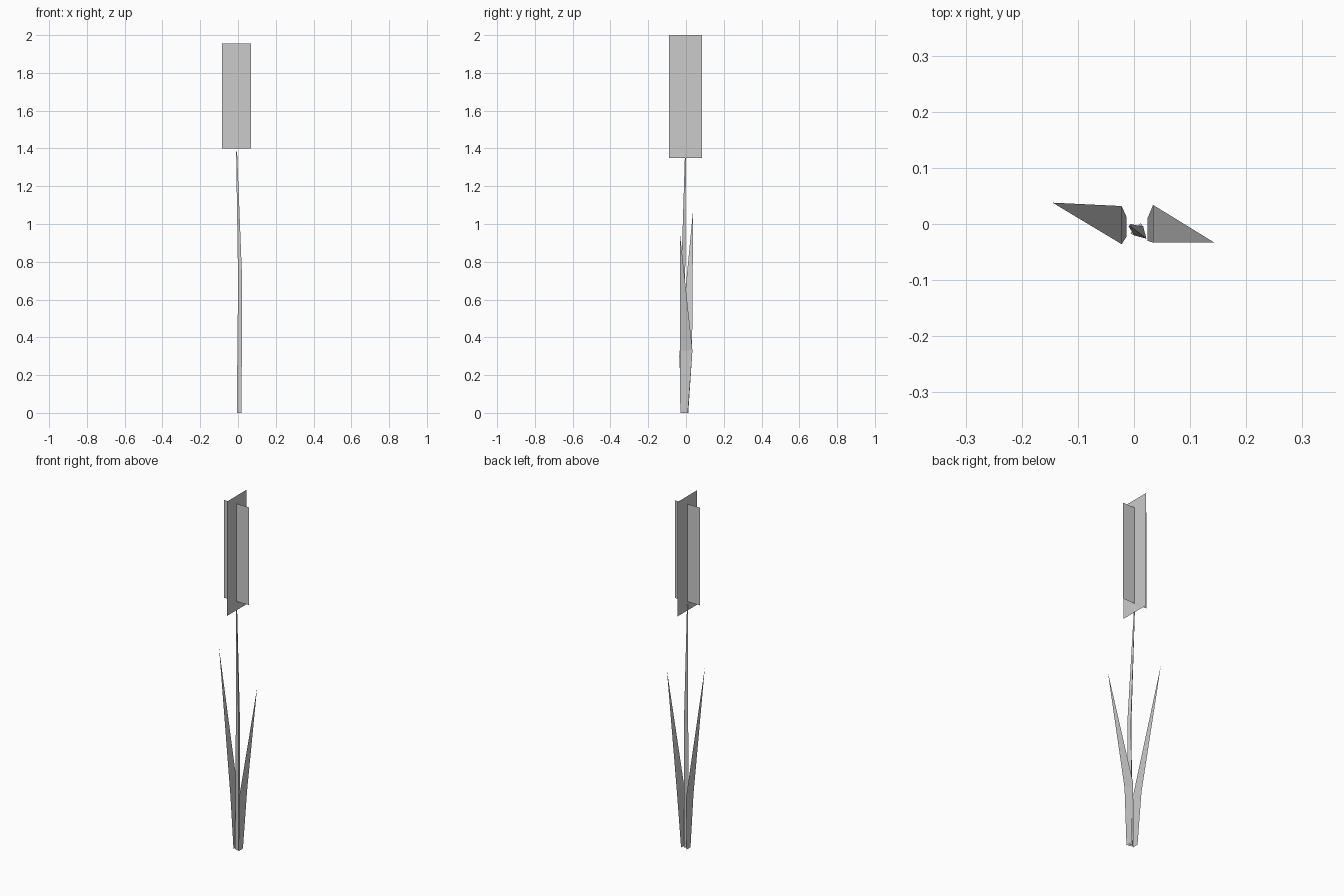
import bpy, math

if "Cube" in bpy.data.objects:
    bpy.data.objects.remove(bpy.data.objects["Cube"])


def mesh_object(name, verts, faces):
    me = bpy.data.meshes.new(name)
    me.from_pydata(verts, [], faces)
    me.update()
    ob = bpy.data.objects.new(name, me)
    bpy.context.collection.objects.link(ob)
    return ob


def leaf(name, base, mid, tip):
    # flat blade: base and mid are (x, y_min, y_max, z), tip is a point
    (bx, b0, b1, bz), (mx, m0, m1, mz) = base, mid
    verts = [(bx, b0, bz), (bx, b1, bz), (mx, m1, mz), (mx, m0, mz), tip]
    mesh_object(name, verts, [(0, 1, 2, 3), (3, 2, 4)])


# crossed cards of the seed head
CX, CY = -0.007, -0.003
mesh_object("seed_head_wide_card",
            [(-0.085, CY, 1.40), (0.07, CY, 1.40), (0.07, CY, 1.955), (-0.085, CY, 1.955)],
            [(0, 1, 2, 3)])
mesh_object("seed_head_deep_card",
            [(CX, -0.09, 1.35), (CX, 0.086, 1.35), (CX, 0.086, 2.0), (CX, -0.09, 2.0)],
            [(0, 1, 2, 3)])

# two blade leaves
leaf("left_leaf", (-0.013, -0.022, 0.012, 0), (-0.022, -0.036, 0.032, 0.30), (-0.145, 0.038, 1.08))
leaf("right_leaf", (0.024, -0.03, 0.01, 0), (0.034, -0.033, 0.034, 0.33), (0.143, -0.033, 0.96))

# three-sided bent stem, tapering into the seed head
rings = [(0.008, -0.013, 0.0, 0.015), (0.013, -0.017, 0.70, 0.013), (CX, CY, 1.385, 0.003)]
verts = [(x + r * math.cos(a), y + r * math.sin(a), z)
         for x, y, z, r in rings
         for a in (math.radians(75 + 120 * i) for i in range(3))]
faces = [(3 * k + i, 3 * k + (i + 1) % 3, 3 * k + 3 + (i + 1) % 3, 3 * k + 3 + i)
         for k in range(2) for i in range(3)]
mesh_object("stem", verts, faces)
